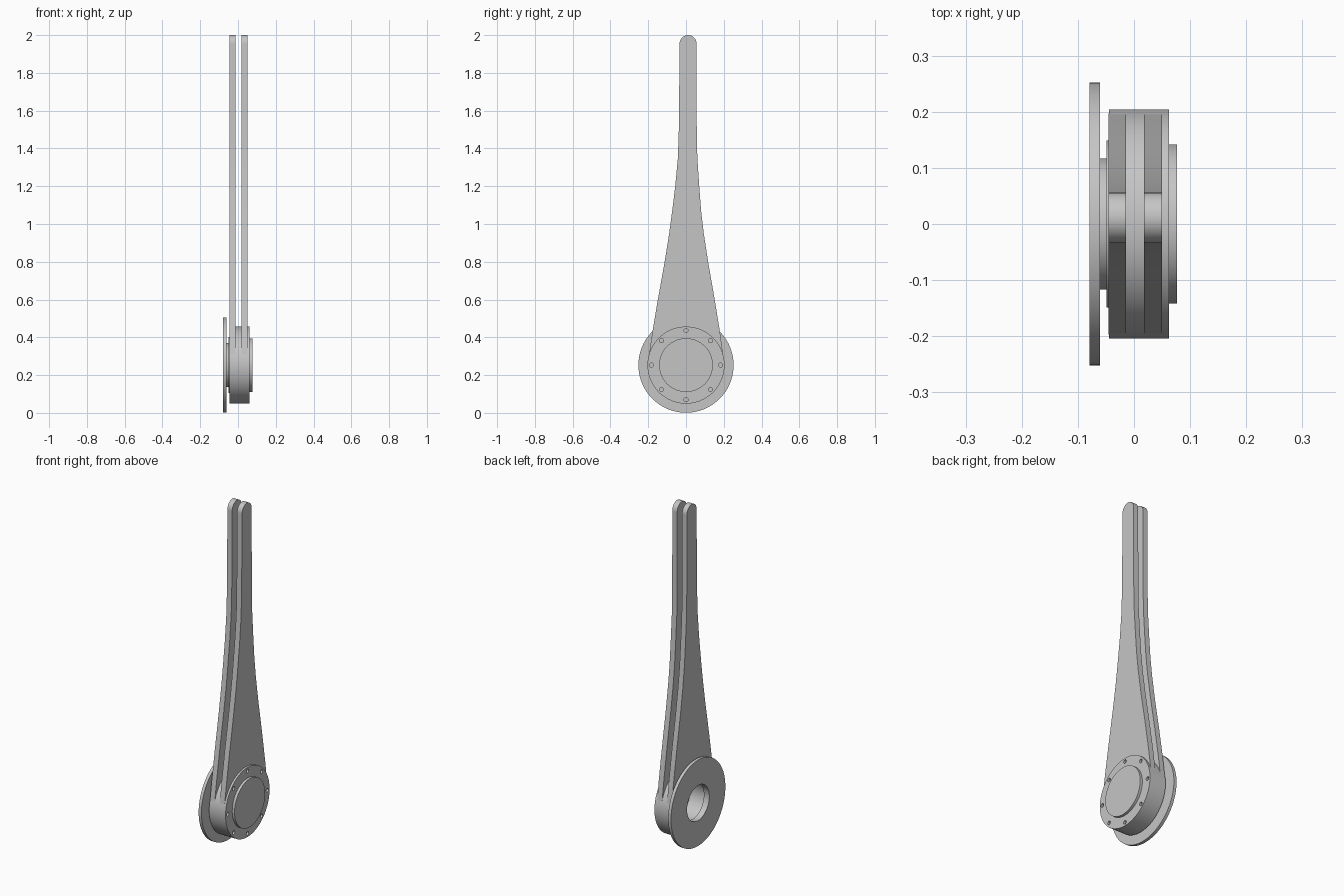
import bpy, bmesh, math

cube = bpy.data.objects.get("Cube")
if cube:
    bpy.data.objects.remove(cube, do_unlink=True)

# Single grey finish
GREY = (0.56, 0.56, 0.56, 1)
grey = bpy.data.materials.new("plain_grey")
grey.use_nodes = True
grey.diffuse_color = GREY
grey.node_tree.nodes["Principled BSDF"].inputs["Base Color"].default_value = GREY

AXIS_Z = 0.253
SEG = 96


def finish(name, bm):
    bmesh.ops.recalc_face_normals(bm, faces=bm.faces)
    mesh = bpy.data.meshes.new(name)
    bm.to_mesh(mesh)
    bm.free()
    mesh.materials.append(grey)
    obj = bpy.data.objects.new(name, mesh)
    bpy.context.collection.objects.link(obj)
    return obj


def smooth(obj):
    bpy.ops.object.select_all(action='DESELECT')
    obj.select_set(True)
    bpy.context.view_layer.objects.active = obj
    bpy.ops.object.shade_smooth_by_angle(angle=math.radians(30))


def disc(name, x0, x1, outer, bore=0, y=0, z=AXIS_Z, seg=SEG):
    """Disc or ring around an axis parallel to x."""
    bm = bmesh.new()

    def circle(x, r):
        return [bm.verts.new((x, y + r * math.sin(math.tau * i / seg),
                              z + r * math.cos(math.tau * i / seg))) for i in range(seg)]

    def bridge(a, b):
        for i in range(seg):
            j = (i + 1) % seg
            bm.faces.new((a[i], a[j], b[j], b[i]))

    loops = [circle(x0, outer), circle(x1, outer)]
    bridge(*loops)
    if bore:
        inner = [circle(x0, bore), circle(x1, bore)]
        bridge(*inner)
        for a, b in zip(loops, inner):
            bridge(a, b)
    else:
        for loop in loops:
            bm.faces.new(loop)
    return finish(name, bm)


# Hub stack along the x axis
smooth(disc("mounting_flange", -0.079, -0.061, 0.252, 0.103))
smooth(disc("neck", -0.061, -0.048, 0.117, 0.103))
smooth(disc("spacer_ring", -0.049, -0.044, 0.149, 0.103))
smooth(disc("hub", -0.0445, 0.05, 0.204, 0.112))
smooth(disc("end_cap", 0.062, 0.077, 0.142))

# End plate with a circle of bolt holes
plate = disc("end_plate", 0.05, 0.062, 0.204)
for k in range(8):
    a = math.tau * k / 8
    cutter = disc("bolt_hole_cutter", 0.04, 0.07, 0.011, seg=20,
                  y=0.183 * math.sin(a), z=AXIS_Z + 0.183 * math.cos(a))
    mod = plate.modifiers.new("bolt_hole", 'BOOLEAN')
    mod.operation = 'DIFFERENCE'
    mod.solver = 'EXACT'
    mod.object = cutter
    bpy.context.view_layer.objects.active = plate
    bpy.ops.object.modifier_apply(modifier=mod.name)
    bpy.data.objects.remove(cutter, do_unlink=True)
smooth(plate)

# Blade outline: (z, back edge y, front edge y), tapering up to a rounded tip
STATIONS = [(0.30, 0.197, -0.197), (0.42, 0.181, -0.179), (0.60, 0.152, -0.149),
            (0.80, 0.117, -0.113), (0.95, 0.094, -0.089), (1.07, 0.080, -0.073),
            (1.20, 0.070, -0.057), (1.35, 0.060, -0.043), (1.50, 0.057, -0.038),
            (1.70, 0.056, -0.036), (1.95, 0.056, -0.034)]
TIP_Y, TIP_Z, TIP_R = 0.011, 1.955, 0.045
outline = [(back, z) for z, back, front in STATIONS]
outline += [(TIP_Y + TIP_R * math.cos(math.pi * i / 16), TIP_Z + TIP_R * math.sin(math.pi * i / 16))
            for i in range(17)]
outline += [(front, z) for z, back, front in reversed(STATIONS)]


def blade(name, x0, x1):
    bm = bmesh.new()
    face = bm.faces.new([bm.verts.new((x0, y, z)) for y, z in outline])
    side = bmesh.ops.extrude_face_region(bm, geom=[face])["geom"]
    bmesh.ops.translate(bm, vec=(x1 - x0, 0, 0),
                        verts=[g for g in side if isinstance(g, bmesh.types.BMVert)])
    # Open the part of the blade that would cover the hub bore
    obj = finish(name, bm)
    cutter = disc("bore_cutter", -0.2, 0.2, 0.112)
    mod = obj.modifiers.new("bore", 'BOOLEAN')
    mod.operation = 'DIFFERENCE'
    mod.solver = 'EXACT'
    mod.object = cutter
    bpy.context.view_layer.objects.active = obj
    bpy.ops.object.modifier_apply(modifier=mod.name)
    bpy.data.objects.remove(cutter, do_unlink=True)
    smooth(obj)


blade("right_blade", -0.045, -0.014)
blade("left_blade", 0.018, 0.05)
